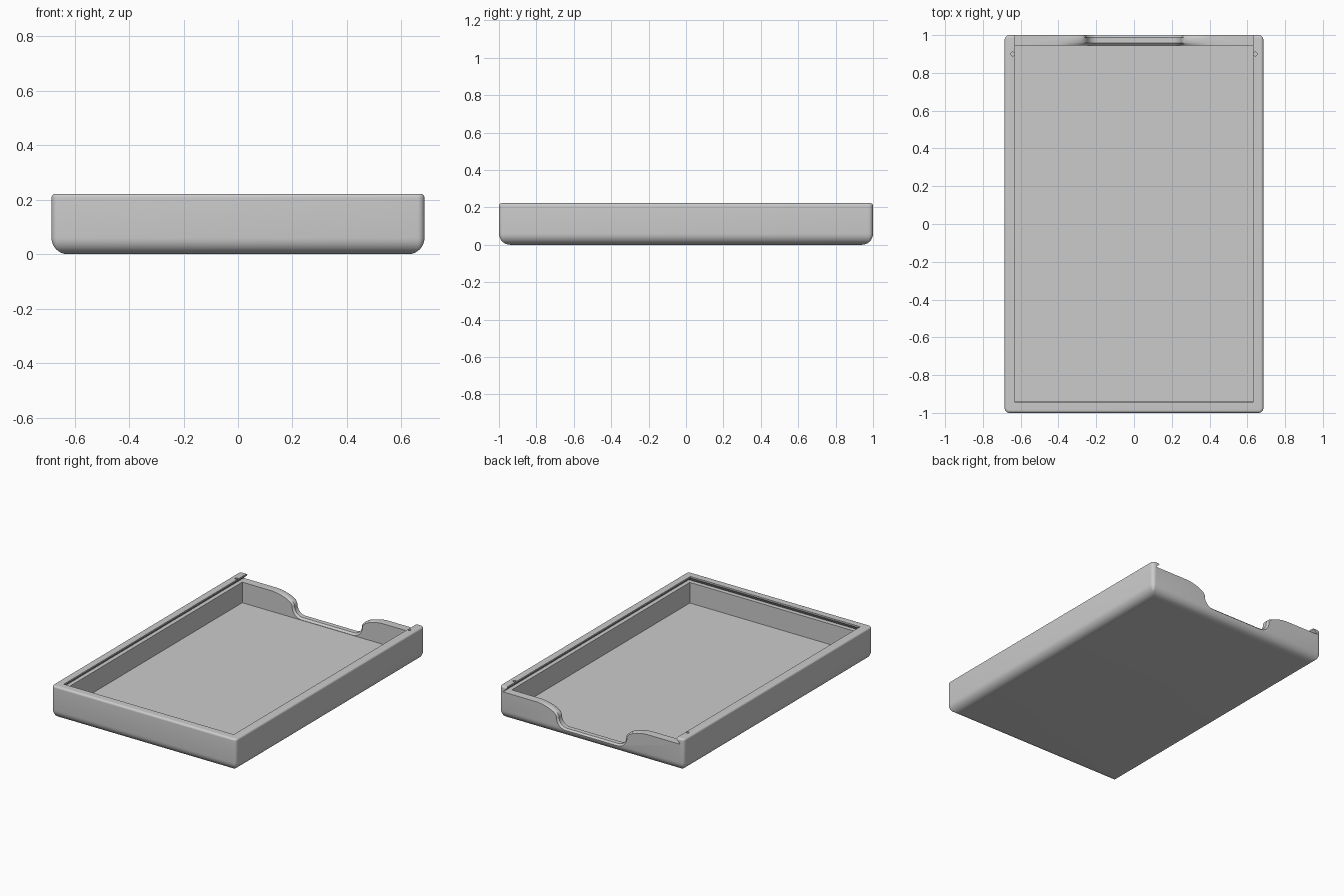
import bpy, bmesh
from math import sin, cos, pi, radians, hypot

if "Cube" in bpy.data.objects:
    bpy.data.objects.remove(bpy.data.objects["Cube"])

W, L, H = 0.685, 1.0, 0.222      # half width, half length, height
IN_X, IN_F, IN_B = 0.63, -0.94, 0.945   # inner walls
FLOOR, LEDGE, NOTCH = 0.046, 0.184, 0.06

grey = bpy.data.materials.new("plain grey")
grey.use_nodes = True
grey.diffuse_color = (0.6, 0.6, 0.6, 1)
grey.node_tree.nodes["Principled BSDF"].inputs["Base Color"].default_value = (0.6, 0.6, 0.6, 1)


def loft(name, loops):
    """Closed solid through a stack of loops with equal point counts."""
    bm = bmesh.new()
    rings = [[bm.verts.new(p) for p in loop] for loop in loops]
    n = len(rings[0])
    for a, b in zip(rings, rings[1:]):
        for i in range(n):
            j = (i + 1) % n
            bm.faces.new((a[i], a[j], b[j], b[i]))
    bm.faces.new(rings[0][::-1])
    bm.faces.new(rings[-1])
    bmesh.ops.recalc_face_normals(bm, faces=bm.faces)
    mesh = bpy.data.meshes.new(name)
    bm.to_mesh(mesh)
    bm.free()
    mesh.materials.append(grey)
    obj = bpy.data.objects.new(name, mesh)
    bpy.context.collection.objects.link(obj)
    return obj


def rounded_rect(inset, z, radius=0.025, steps=6):
    r = max(radius - inset, 0.004)
    pts = []
    for k, (sx, sy) in enumerate(((1, 1), (-1, 1), (-1, -1), (1, -1))):
        for i in range(steps + 1):
            a = (k + i / steps) * pi / 2
            pts.append((sx * (W - inset - r) + r * cos(a),
                        sy * (L - inset - r) + r * sin(a), z))
    return pts


def rect(x, front, back, z):
    return [(-x, front, z), (x, front, z), (x, back, z), (-x, back, z)]


def cut(target, cutter):
    cutter.hide_render = True
    mod = target.modifiers.new("cut", "BOOLEAN")
    mod.operation, mod.solver, mod.object = "DIFFERENCE", "EXACT", cutter
    bpy.context.view_layer.objects.active = target
    bpy.ops.object.modifier_apply(modifier=mod.name)
    bpy.data.objects.remove(cutter)


# Outer body: large round along the bottom, small round along the top
def edge_round(r, z_of, angles):
    return [rounded_rect(r * (1 - cos(a)), z_of(r * (1 - sin(a)))) for a in angles]


quarter = [i / 8 * pi / 2 for i in range(9)]
tray = loft("sliding_lid_tray",
            edge_round(0.06, lambda d: d, quarter[::-1])
            + edge_round(0.014, lambda d: H - d, quarter))

# Main cavity
cut(tray, loft("cavity_cutter", [rect(IN_X, IN_F, IN_B, z) for z in (FLOOR, 0.2)]))

# Undercut lid slot, open at the back
cut(tray, loft("lid_slot_cutter", [rect(IN_X + 0.027, IN_F - 0.029, 1.1, LEDGE),
                                   rect(IN_X, IN_F - 0.005, 1.1, 0.212),
                                   rect(IN_X, IN_F - 0.005, 1.1, 0.3)]))


# Finger notch: half profile as (x, z, normal x, normal z, rounding strength)
def notch_half():
    pts = []
    r, x0 = 0.06, 0.19
    for i in range(9):
        a = -pi / 2 + i / 8 * pi / 2
        pts.append((x0 + r * cos(a), NOTCH + r + r * sin(a), cos(a), sin(a), 1))
    ea, eb = 0.17, LEDGE + 0.001 - NOTCH - r
    for i in range(1, 13):
        a = pi - i / 12 * pi / 2
        nx, nz = -cos(a) / ea, -sin(a) / eb
        n = hypot(nx, nz)
        pts.append((x0 + r + ea + ea * cos(a), NOTCH + r + eb * sin(a),
                    nx / n, nz / n, 1 - i / 12))
    pts.append((x0 + r + ea, 0.3, 0, 0, 0))
    return pts


def notch_loop(y, offset):
    right = [(x + nx * f * offset, y, z + nz * f * offset)
             for x, z, nx, nz, f in notch_half()]
    return [(-x, yy, z) for x, yy, z in reversed(right)] + right


R = 0.012
arc = [i / 4 * pi / 2 for i in range(5)]
sections = [(IN_B - 0.02, R)]
sections += [(IN_B + R * sin(a), R * (1 - cos(pi / 2 - a))) for a in arc]
sections += [(L - R * sin(a), R * (1 - cos(pi / 2 - a))) for a in arc[::-1]]
sections.append((L + 0.05, R))
cut(tray, loft("notch_cutter", [notch_loop(y, d) for y, d in sections]))

# Small catch holes in the side lips
for side in (-1, 1):
    ring = [(side * 0.642 + 0.01 * cos(k * pi / 8), 0.9 + 0.01 * sin(k * pi / 8))
            for k in range(16)]
    cut(tray, loft("catch_hole_cutter", [[(x, y, z) for x, y in ring]
                                         for z in (LEDGE + 0.002, 0.3)]))

bpy.ops.object.select_all(action="DESELECT")
tray.select_set(True)
bpy.context.view_layer.objects.active = tray
bpy.ops.object.shade_smooth_by_angle(angle=radians(32))
